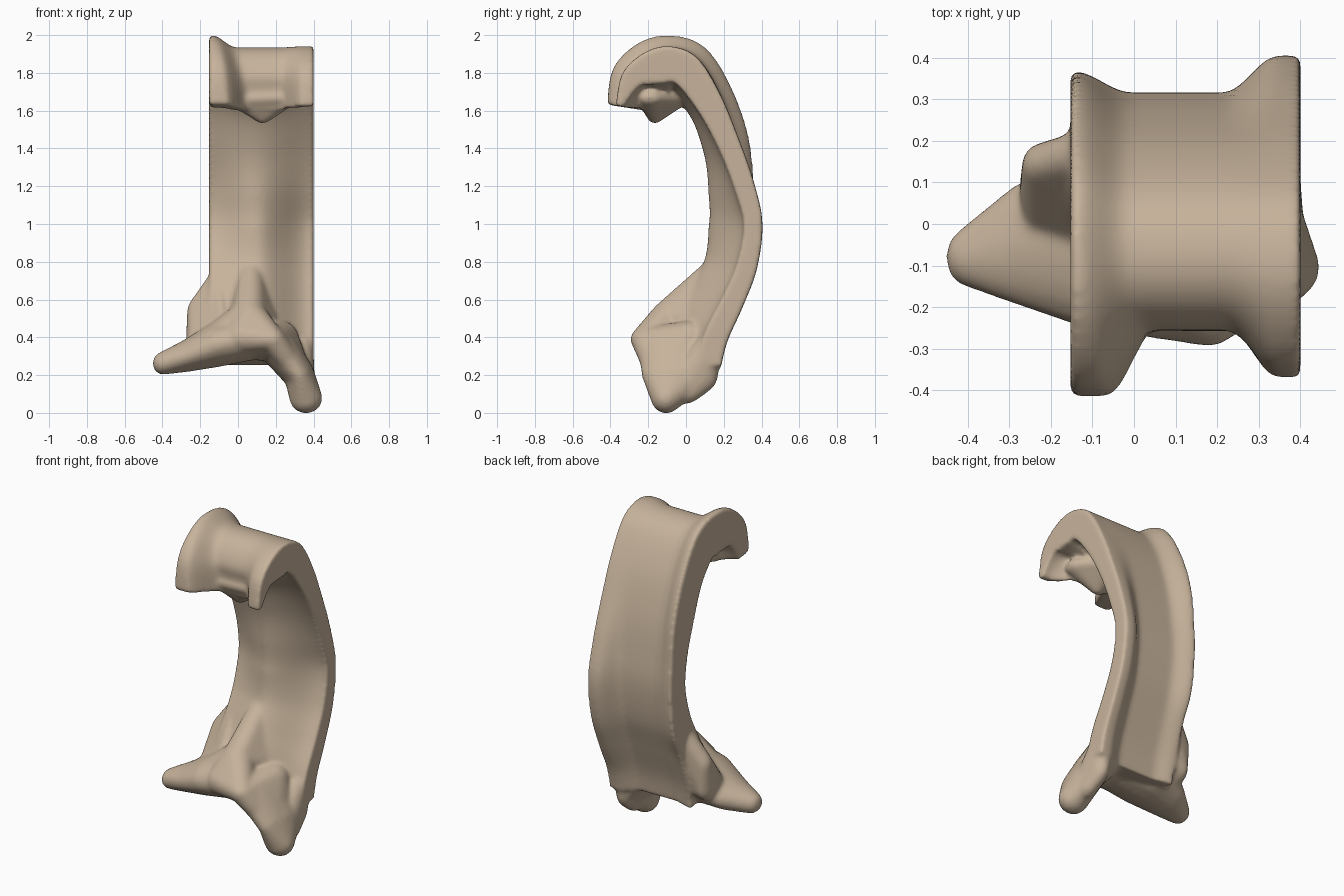
import bpy, bmesh, math
from mathutils import Vector

X0, X1 = -0.153, 0.4            # flat side walls of the curved shaft
NU, SUB = 28, 6

def smooth(t):
    t = max(0.0, min(1.0, t))
    return t * t * (3 - 2 * t)

def catmull(a, b, c, d, t):
    return [0.5 * (2*q + (r-p)*t + (2*p-5*q+4*r-s)*t*t + (3*q-p-3*r+s)*t**3)
            for p, q, r, s in zip(a, b, c, d)]

# right rim (y, z), then depths: outer left, outer middle, inner left, inner ridge,
# inner right, and the width of the flat left lip
stations = [
    (-0.372, 1.625, -0.045, 0.14, 0.06, 0.24, 0.04, 0.16),
    (-0.335, 1.80, -0.055, 0.09, 0.13, 0.23, 0.13, 0.12),
    (-0.215, 1.91, -0.06, 0.03, 0.20, 0.31, 0.19, 0.06),
    (-0.08, 1.94, -0.06, 0.005, 0.22, 0.34, 0.19, 0.02),
    (0.06, 1.88, -0.07, 0.00, 0.20, 0.29, 0.18, 0.02),
    (0.18, 1.69, -0.07, 0.00, 0.16, 0.20, 0.15, 0.02),
    (0.28, 1.45, -0.055, 0.02, 0.16, 0.20, 0.12, 0.02),
    (0.36, 1.22, 0.00, 0.06, 0.17, 0.25, 0.11, 0.02),
    (0.405, 1.00, 0.04, 0.09, 0.20, 0.285, 0.10, 0.02),
    (0.375, 0.76, 0.04, 0.09, 0.23, 0.28, 0.11, 0.02),
    (0.30, 0.56, 0.05, 0.08, 0.25, 0.29, 0.12, 0.02),
    (0.22, 0.38, 0.03, 0.06, 0.26, 0.30, 0.13, 0.02),
    (0.185, 0.24, 0.02, 0.05, 0.25, 0.28, 0.13, 0.02)]

bm = bmesh.new()

# curved shaft: saddle outside, soft ridge inside
ext = [stations[0]] + stations + [stations[-1]]
rows = []
for i in range(len(stations) - 1):
    rows += [catmull(*ext[i:i + 4], k / SUB) for k in range(SUB)]
rows.append(list(stations[-1]))
rings = []
for i, (y, z, ol, om, il, im, ir, flat) in enumerate(rows):
    a, b = rows[max(i - 1, 0)], rows[min(i + 1, len(rows) - 1)]
    t = Vector((b[0] - a[0], b[1] - a[1])).normalized()
    n = Vector((t.y, -t.x))
    outer, inner = [], []
    for k in range(NU + 1):
        u = k / NU
        x = X0 + (X1 - X0) * u
        do = om + (ol - om) * (1 - smooth((u - flat) / 0.24)) - om * smooth((u - 0.67) / 0.23)
        di = il + (im - il) * smooth(u / 0.45) if u < 0.45 else im + (ir - im) * smooth((u - 0.45) / 0.53)
        outer.append((x, y + n.x * do, z + n.y * do))
        inner.append((x, y + n.x * di, z + n.y * di))
    rings.append([bm.verts.new(p) for p in outer + inner[::-1]])
m = len(rings[0])
for r, s in zip(rings, rings[1:]):
    for k in range(m):
        bm.faces.new((r[k], r[(k + 1) % m], s[(k + 1) % m], s[k]))
for r in (rings[0], rings[-1]):
    for k in range(NU):
        bm.faces.new((r[k], r[k + 1], r[m - 2 - k], r[m - 1 - k]))

# limb: hulls between neighbouring ellipsoids (x, y, z, rx, ry, rz)
def blob(x, y, z, rx, ry, rz, n=160):
    out = []
    for i in range(n):
        c = 1 - 2 * (i + 0.5) / n
        s, a = math.sqrt(1 - c * c), i * 2.399963
        out.append(bm.verts.new((x + rx*s*math.cos(a), y + ry*s*math.sin(a), z + rz*c)))
    return out

def hull(*nodes):
    res = bmesh.ops.convex_hull(bm, input=[v for p in nodes for v in blob(*p)])
    dead = [g for g in res["geom_interior"] if isinstance(g, bmesh.types.BMVert)]
    bmesh.ops.delete(bm, geom=dead, context='VERTS')

def limb(*nodes):
    for p, q in zip(nodes, nodes[1:]):
        hull(p, q)

hub = (0.08, -0.07, 0.40, 0.10, 0.19, 0.12)
knuckle = (0.18, -0.225, 0.39, 0.07, 0.07, 0.06)
# left toe
limb((-0.40, -0.08, 0.262, 0.052, 0.07, 0.06), (-0.28, -0.05, 0.30, 0.05, 0.145, 0.085),
     (-0.12, -0.04, 0.36, 0.08, 0.21, 0.12), hub)
# right toe, with its rear edge running up into the shaft wall
limb((0.36, -0.105, 0.077, 0.087, 0.08, 0.08), (0.325, -0.04, 0.20, 0.08, 0.195, 0.09),
     (0.20, -0.06, 0.36, 0.11, 0.20, 0.09), hub)
hull((0.35, -0.02, 0.12, 0.06, 0.11, 0.075), (0.34, 0.07, 0.20, 0.06, 0.10, 0.10),
     (0.34, 0.12, 0.34, 0.06, 0.075, 0.08))
# front knuckle and the buttress rising from it
hull(knuckle, (0.02, -0.17, 0.40, 0.09, 0.10, 0.09), (0.06, -0.08, 0.52, 0.09, 0.10, 0.08))
hull((0.06, -0.08, 0.52, 0.09, 0.10, 0.08), (0.06, 0.06, 0.62, 0.09, 0.08, 0.07),
     (0.07, 0.17, 0.76, 0.07, 0.07, 0.08), (0.07, 0.05, 0.48, 0.16, 0.10, 0.10))
hull(knuckle, (0.31, -0.06, 0.22, 0.07, 0.16, 0.09), (0.22, 0.02, 0.40, 0.10, 0.11, 0.09))
hull((-0.20, -0.04, 0.34, 0.06, 0.16, 0.08), (0.02, -0.06, 0.49, 0.08, 0.12, 0.09))
# left rear flange
hull((-0.11, 0.17, 0.69, 0.045, 0.06, 0.08), (-0.22, 0.14, 0.53, 0.05, 0.055, 0.08),
     (-0.225, 0.08, 0.38, 0.05, 0.11, 0.08), (-0.08, 0.04, 0.42, 0.06, 0.14, 0.12))
# lip under the middle of the free end
hull((0.13, -0.165, 1.575, 0.045, 0.04, 0.045), (0.00, -0.20, 1.66, 0.05, 0.06, 0.045),
     (0.27, -0.19, 1.67, 0.05, 0.07, 0.045), (0.13, -0.06, 1.67, 0.10, 0.07, 0.06))

bmesh.ops.recalc_face_normals(bm, faces=bm.faces)
me = bpy.data.meshes.new("curved_bone")
bm.to_mesh(me)
bm.free()
bone = bpy.data.objects.new("curved_bone", me)
bpy.context.collection.objects.link(bone)
mat = bpy.data.materials.new("tan")
mat.diffuse_color = (0.57, 0.45, 0.33, 1)
me.materials.append(mat)

# fuse all parts into one organic skin
rem = bone.modifiers.new("fuse", 'REMESH')
rem.mode = 'VOXEL'
rem.voxel_size = 0.011
rem.use_smooth_shade = True
sm = bone.modifiers.new("soften", 'SMOOTH')
sm.factor = 0.5
sm.iterations = 12
